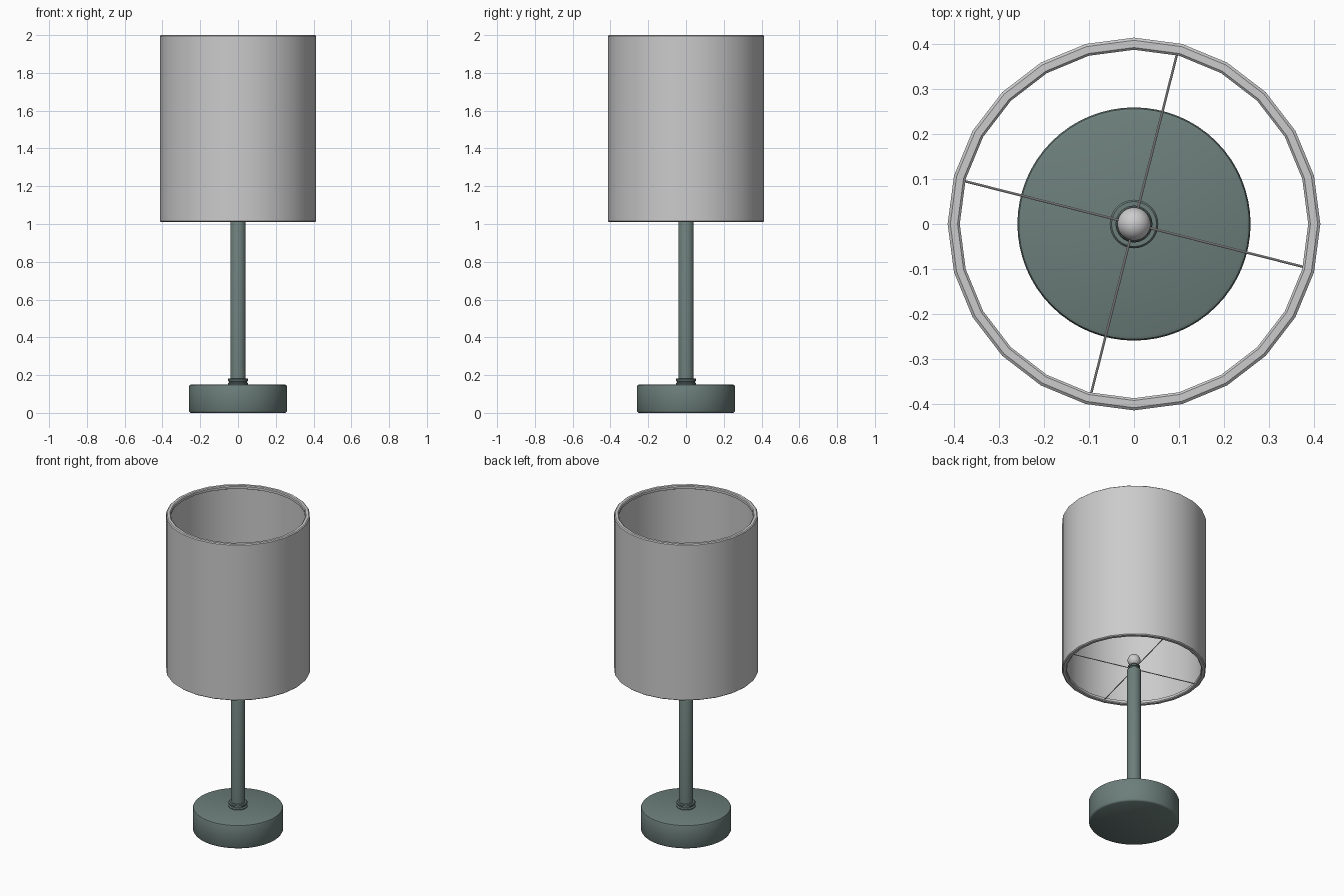
import bpy, bmesh, math

if "Cube" in bpy.data.objects:
    bpy.data.objects.remove(bpy.data.objects["Cube"])

green = bpy.data.materials.new("dark_green")
green.diffuse_color = (0.15, 0.21, 0.195, 1)
green.use_nodes = True
green.node_tree.nodes["Principled BSDF"].inputs["Base Color"].default_value = green.diffuse_color


def finish(name, bm, mat=None, angle=35):
    bmesh.ops.recalc_face_normals(bm, faces=bm.faces)
    me = bpy.data.meshes.new(name)
    bm.to_mesh(me)
    bm.free()
    ob = bpy.data.objects.new(name, me)
    bpy.context.collection.objects.link(ob)
    if mat:
        me.materials.append(mat)
    bpy.ops.object.select_all(action='DESELECT')
    ob.select_set(True)
    bpy.context.view_layer.objects.active = ob
    bpy.ops.object.shade_smooth_by_angle(angle=math.radians(angle))
    return ob


def lathe(name, profile, sides, mat=None, closed=False):
    """Revolve (radius, z) points; open profiles are capped at both ends."""
    bm = bmesh.new()
    rings = [[bm.verts.new((r * math.cos(2 * math.pi * i / sides),
                            r * math.sin(2 * math.pi * i / sides), z))
              for i in range(sides)] for r, z in profile]
    pairs = list(zip(rings, rings[1:]))
    if closed:
        pairs.append((rings[-1], rings[0]))
    else:
        bm.faces.new(rings[0])
        bm.faces.new(rings[-1])
    for a, b in pairs:
        for i in range(sides):
            j = (i + 1) % sides
            bm.faces.new((a[i], a[j], b[j], b[i]))
    return finish(name, bm, mat)


# round foot with softened edges
lathe("base", [(0.25, 0), (0.255, 0.003), (0.259, 0.01), (0.259, 0.14),
               (0.256, 0.147), (0.249, 0.15)], 64, green)

# stepped collar where the stem meets the foot
lathe("collar", [(0.054, 0.148), (0.054, 0.156), (0.047, 0.161), (0.047, 0.166),
                 (0.054, 0.170), (0.054, 0.178), (0.050, 0.183), (0.038, 0.183)], 32, green)

# stem with a narrow neck and socket ring at the top
lathe("stem", [(0.041, 0.15), (0.041, 1.008), (0.038, 1.014), (0.03, 1.016),
               (0.03, 1.024), (0.036, 1.027), (0.036, 1.035), (0.022, 1.039),
               (0.022, 1.05)], 32, green)

# small ball on top of the stem
bm = bmesh.new()
bmesh.ops.create_uvsphere(bm, u_segments=32, v_segments=16, radius=0.037)
bmesh.ops.translate(bm, verts=bm.verts, vec=(0, 0, 1.076))
finish("bulb", bm)

# drum shade: thin wall with a thicker rolled lip at each end
lathe("shade", [(0.408, 1.01), (0.414, 1.015), (0.414, 1.995), (0.408, 2.0),
                (0.392, 2.0), (0.387, 1.995), (0.387, 1.98), (0.403, 1.972),
                (0.403, 1.038), (0.387, 1.03), (0.387, 1.015), (0.392, 1.01)],
      24, closed=True)

# four thin wires holding the shade
for k in range(4):
    bm = bmesh.new()
    bmesh.ops.create_cone(bm, cap_ends=True, segments=8, radius1=0.0027,
                          radius2=0.0027, depth=0.368)
    ob = finish(f"shade_wire_{k + 1}", bm)
    a = math.radians(75.8 + 90 * k)
    ob.rotation_euler = (0, math.pi / 2, a)
    ob.location = (0.21 * math.cos(a), 0.21 * math.sin(a), 1.02)
